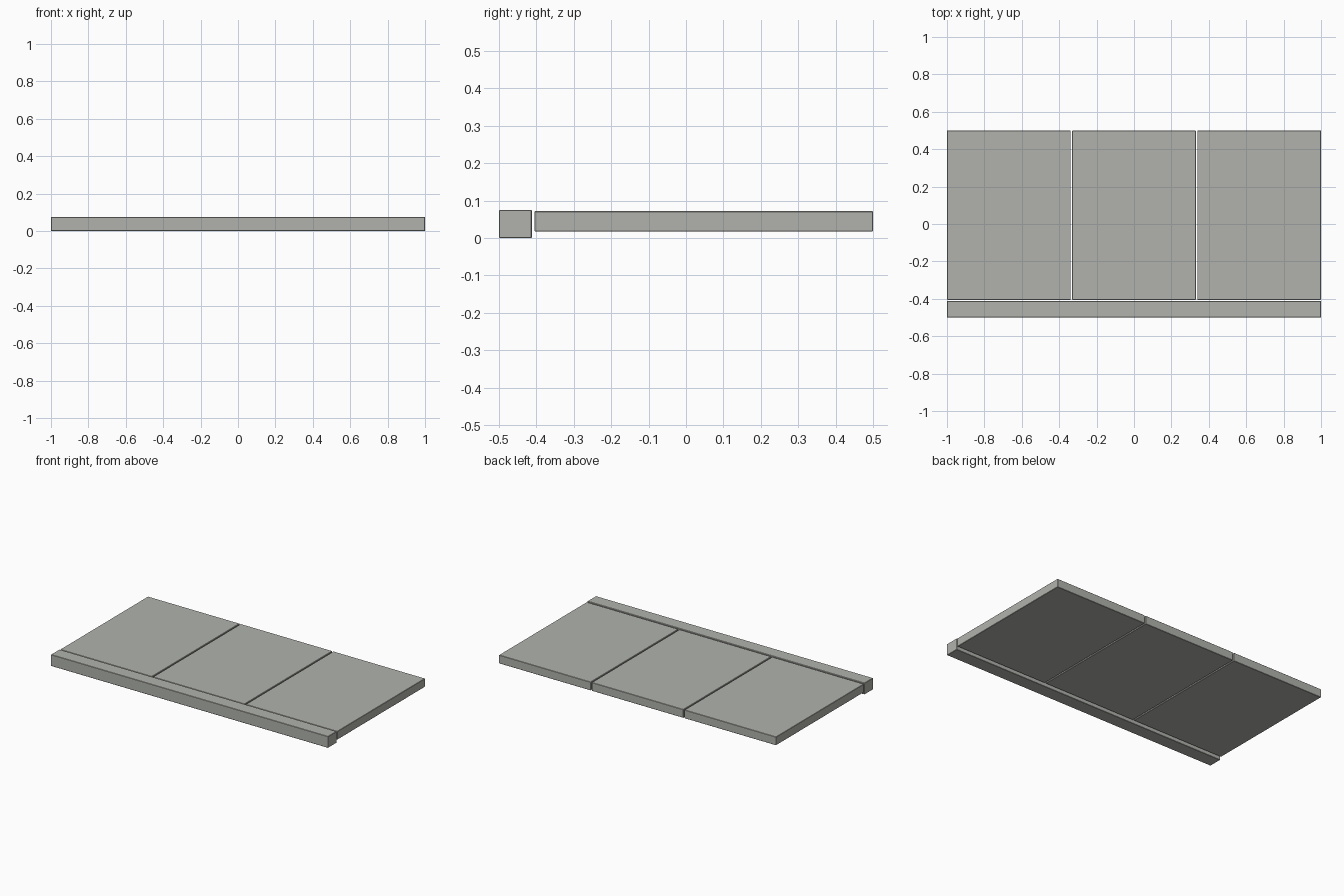
import bpy, bmesh
from mathutils import Vector

if "Cube" in bpy.data.objects:
    bpy.data.objects.remove(bpy.data.objects["Cube"])

concrete = bpy.data.materials.new("pale_concrete")
concrete.diffuse_color = (0.44, 0.45, 0.415, 1)
concrete.use_nodes = True
concrete.node_tree.nodes["Principled BSDF"].inputs["Base Color"].default_value = concrete.diffuse_color


def block(name, lo, hi, chamfer):
    """Box between two corners with narrow chamfered edges."""
    lo, hi = Vector(lo), Vector(hi)
    bm = bmesh.new()
    bmesh.ops.create_cube(bm, size=1)
    bmesh.ops.scale(bm, vec=hi - lo, verts=bm.verts)
    bmesh.ops.translate(bm, vec=(lo + hi) / 2, verts=bm.verts)
    bmesh.ops.bevel(bm, geom=bm.edges[:], offset=chamfer, segments=1,
                    profile=0.5, affect='EDGES')
    mesh = bpy.data.meshes.new(name)
    bm.to_mesh(mesh)
    bm.free()
    mesh.materials.append(concrete)
    obj = bpy.data.objects.new(name, mesh)
    bpy.context.collection.objects.link(obj)
    return obj


# kerb along the front
block("kerb", (-1, -0.5, 0), (1, -0.412, 0.075), 0.002)

# three paving slabs with open joints between them
gap = 0.008
width = (2 - 2 * gap) / 3
for i in range(3):
    x = -1 + i * (width + gap)
    block(f"paving_slab_{i + 1}", (x, -0.405, 0.017), (x + width, 0.5, 0.072), 0.002)
